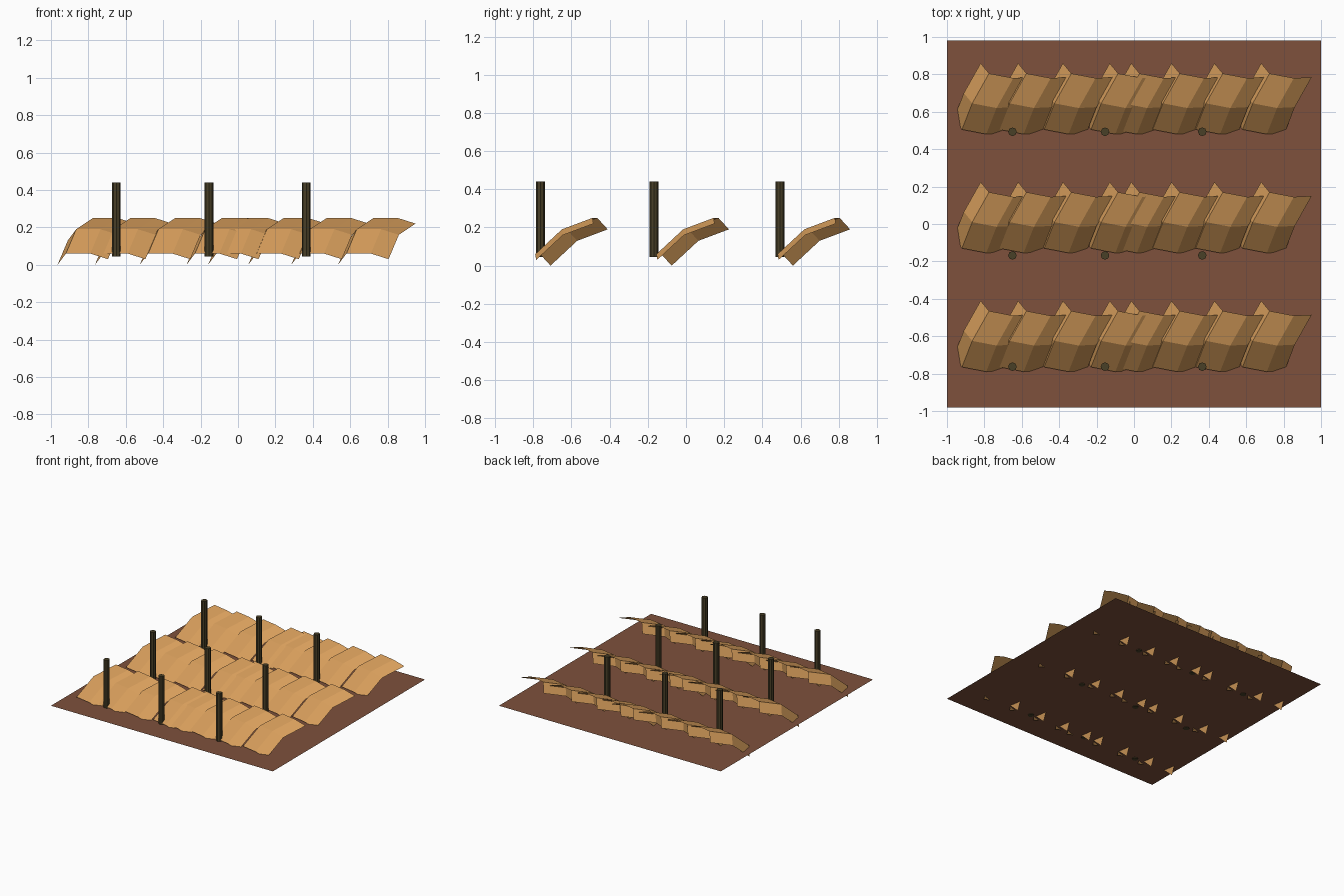
import bpy, bmesh
from mathutils import Vector

if "Cube" in bpy.data.objects:
    bpy.data.objects.remove(bpy.data.objects["Cube"])


def material(name, rgb):
    m = bpy.data.materials.new(name)
    m.diffuse_color = (*rgb, 1)
    m.use_nodes = True
    m.node_tree.nodes["Principled BSDF"].inputs["Base Color"].default_value = m.diffuse_color
    return m


SOIL = material("brown soil", (0.21, 0.083, 0.045))
STRAW = material("golden straw", (0.68, 0.34, 0.105))
WOOD = material("dark wood", (0.065, 0.05, 0.02))
GROUND_Z = 0.05


def finish(name, bm, mat):
    mesh = bpy.data.meshes.new(name)
    bm.to_mesh(mesh)
    bm.free()
    mesh.materials.append(mat)
    ob = bpy.data.objects.new(name, mesh)
    bpy.context.collection.objects.link(ob)
    return ob


# Ground sheet
bm = bmesh.new()
corners = [(-1, -0.98), (1, -0.98), (1, 0.98), (-1, 0.98)]
bm.faces.new([bm.verts.new((x, y, GROUND_Z)) for x, y in corners])
finish("ground_sheet", bm, SOIL)

# Curved leaning mats: an arched section swept along a bent path
SECTION = [Vector(p) for p in ((0, 0, 0), (0.045, -0.055, 0.06),
                               (0.175, -0.08, 0.06), (0.27, -0.075, 0.03))]
PATH = [Vector(p) for p in ((0, 0, 0), (0.055, 0.14, 0.13), (0.145, 0.30, 0.19))]
TIPS_X = (-0.965, -0.765, -0.525, -0.275, -0.16, 0.055, 0.285, 0.535)


def add_mat(bm, origin):
    grid = [[bm.verts.new(origin + p + s) for s in SECTION] for p in PATH]
    for a, b in zip(grid, grid[1:]):
        for i in range(len(SECTION) - 1):
            bm.faces.new((a[i], a[i + 1], b[i + 1], b[i]))


for row in range(3):
    bm = bmesh.new()
    for x in TIPS_X:
        add_mat(bm, Vector((x, -0.71 + 0.635 * row, 0)))
    finish(f"straw_mat_row_{row + 1}", bm, STRAW)

# Posts in front of every row
for y in (-0.763, -0.168, 0.493):
    for x in (-0.65, -0.155, 0.365):
        bm = bmesh.new()
        bmesh.ops.create_cone(bm, cap_ends=True, segments=8, radius1=0.023,
                              radius2=0.023, depth=0.395)
        ob = finish("post", bm, WOOD)
        ob.location = (x, y, 0.045 + 0.395 / 2)
